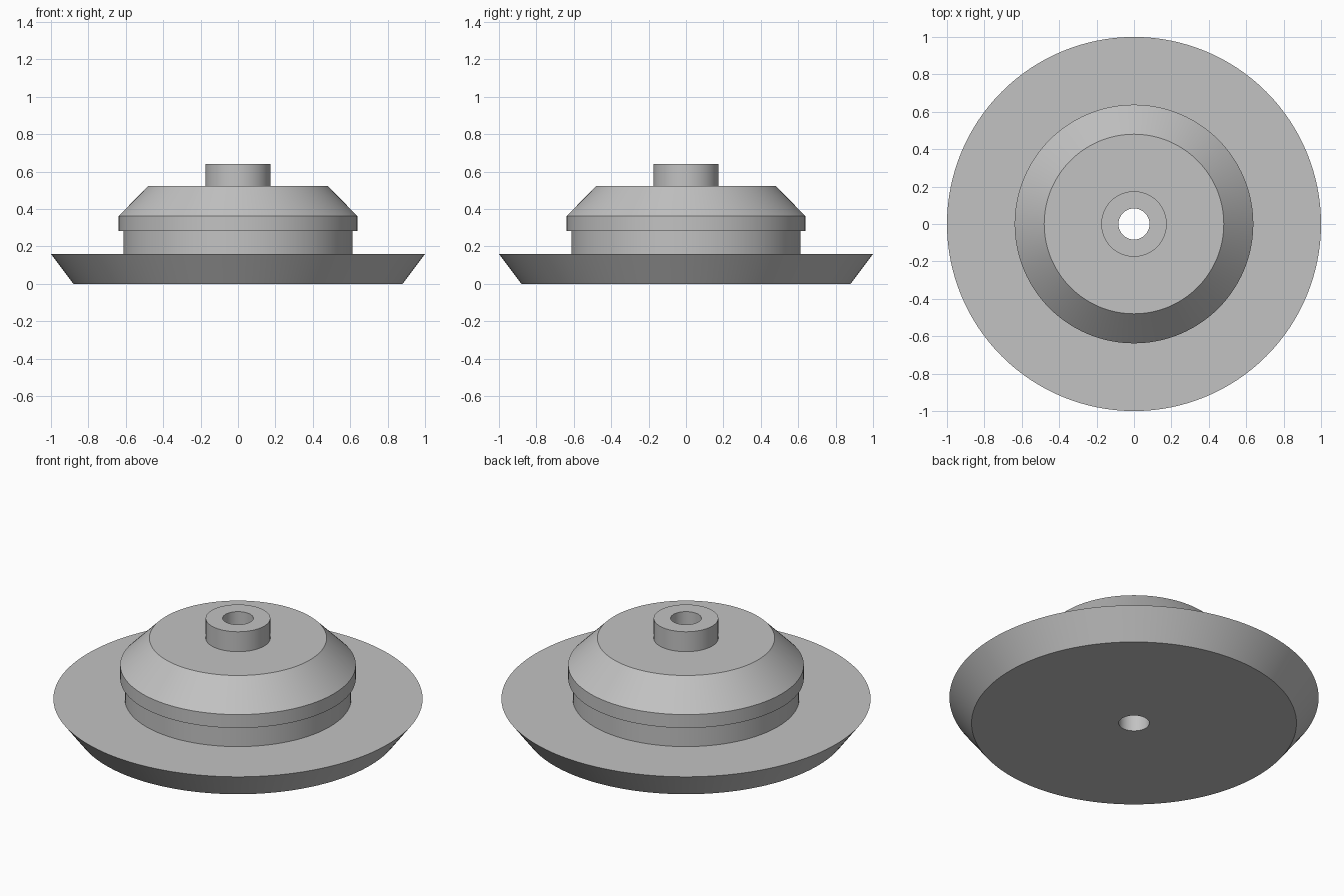
import bpy, bmesh, math

if "Cube" in bpy.data.objects:
    bpy.data.objects.remove(bpy.data.objects["Cube"])

SEGMENTS = 128

grey = bpy.data.materials.new("plain grey")
grey.diffuse_color = (0.54, 0.54, 0.54, 1.0)
grey.use_nodes = True
grey.node_tree.nodes["Principled BSDF"].inputs["Base Color"].default_value = grey.diffuse_color

# Closed half section (radius, height), turned around the z axis
BORE = 0.083
profile = [
    (BORE, 0.0), (0.88, 0.0), (1.0, 0.16),       # flared base flange
    (0.613, 0.16), (0.613, 0.283),               # recessed neck
    (0.638, 0.283), (0.638, 0.363),              # raised band
    (0.48, 0.523),                               # sloped shoulder
    (0.175, 0.523), (0.175, 0.642),              # hub
    (BORE, 0.642),                               # top of the through bore
]


def lathe(name, points, material):
    """Turn a closed profile into a solid ring."""
    bm = bmesh.new()
    rings = []
    for i in range(SEGMENTS):
        a = 2 * math.pi * i / SEGMENTS
        rings.append([bm.verts.new((r * math.cos(a), r * math.sin(a), z)) for r, z in points])
    n = len(points)
    for i in range(SEGMENTS):
        here, after = rings[i], rings[(i + 1) % SEGMENTS]
        for j in range(n):
            k = (j + 1) % n
            bm.faces.new((here[j], after[j], after[k], here[k]))
    bmesh.ops.recalc_face_normals(bm, faces=bm.faces[:])
    mesh = bpy.data.meshes.new(name)
    bm.to_mesh(mesh)
    bm.free()
    mesh.materials.append(material)
    obj = bpy.data.objects.new(name, mesh)
    bpy.context.collection.objects.link(obj)
    return obj


# Turned body with the bore running right through it
body = lathe("flanged_hub", profile, grey)
bpy.context.view_layer.objects.active = body
body.select_set(True)
bpy.ops.object.shade_smooth_by_angle(angle=math.radians(25))
